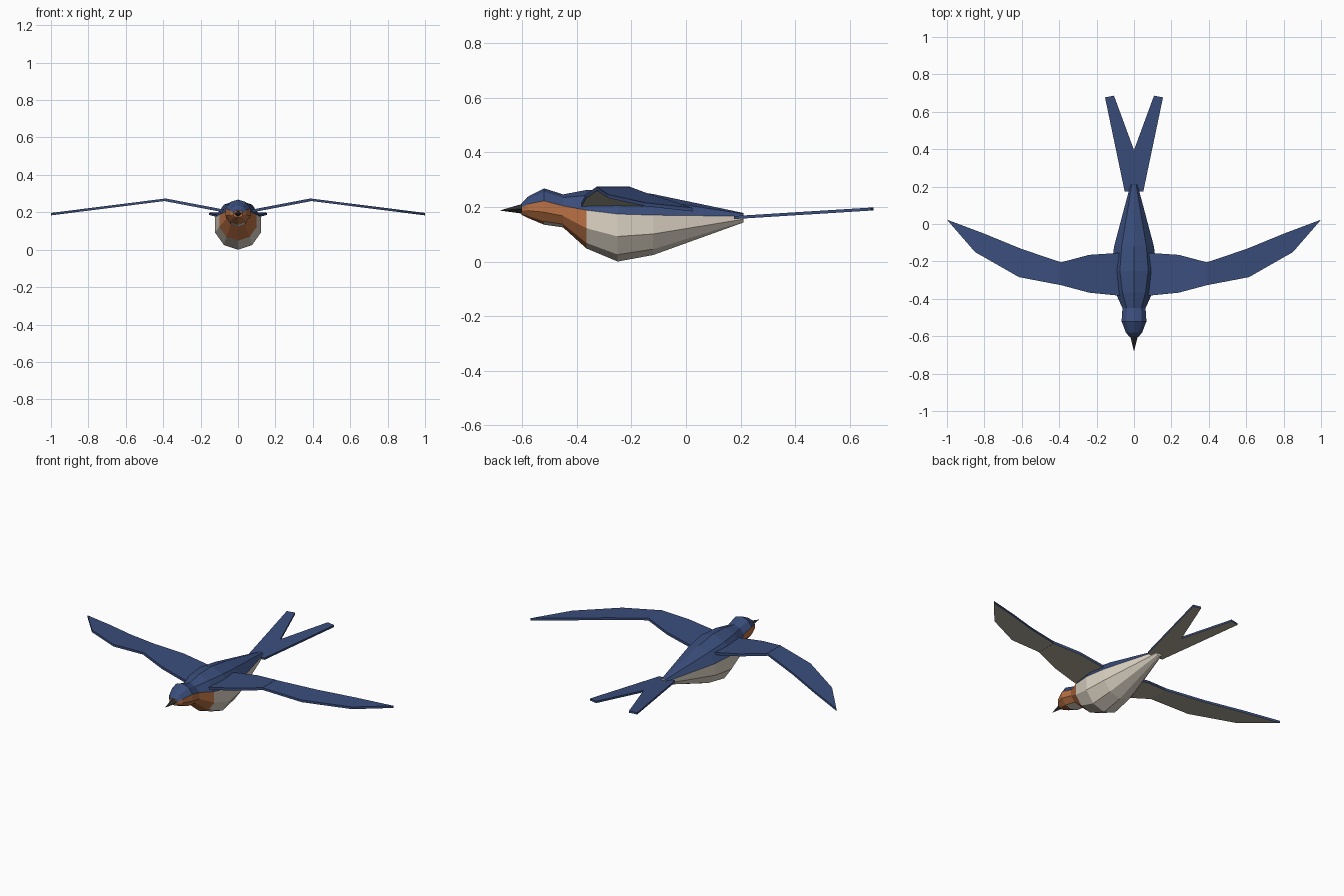
import bpy, bmesh, math

if "Cube" in bpy.data.objects:
    bpy.data.objects.remove(bpy.data.objects["Cube"])

def mat(name, r, g, b):
    m = bpy.data.materials.new(name)
    m.diffuse_color = (r, g, b, 1)
    m.use_nodes = True
    m.node_tree.nodes["Principled BSDF"].inputs["Base Color"].default_value = m.diffuse_color
    return m

BLUE = mat("blue_feather", .042, .075, .2)
CREAM = mat("cream_feather", .72, .65, .55)
RUST = mat("rust_feather", .5, .17, .06)
TAUPE = mat("taupe_feather", .42, .39, .31)
DARK = mat("dark_beak", .03, .03, .03)

def finish(name, bm, mats):
    bmesh.ops.recalc_face_normals(bm, faces=bm.faces)
    me = bpy.data.meshes.new(name)
    bm.to_mesh(me)
    bm.free()
    for m in mats:
        me.materials.append(m)
    ob = bpy.data.objects.new(name, me)
    bpy.context.collection.objects.link(ob)
    return ob

# Body: ten-sided loft, stations are (y, half width, bottom z, top z)
stations = [(-.603, .026, .172, .212), (-.58, .046, .16, .237), (-.52, .07, .135, .268),
            (-.45, .065, .125, .246), (-.365, .105, .048, .262), (-.25, .129, 0, .266),
            (-.12, .112, .024, .247), (.21, .02, .143, .178)]
N = 10
bm = bmesh.new()
rings = []
for y, w, lo, hi in stations:
    ring = []
    for k in range(N):
        a = 2 * math.pi * k / N
        ring.append(bm.verts.new((w * math.sin(a), y, (lo + hi) / 2 + (hi - lo) / 2 * math.cos(a))))
    rings.append(ring)
for i in range(len(rings) - 1):
    for k in range(N):
        j = (k + 1) % N
        f = bm.faces.new((rings[i][k], rings[i][j], rings[i + 1][j], rings[i + 1][k]))
        if k in (0, 1, 8, 9):
            f.material_index = 0                      # blue back
        elif i > 3 or (i == 2 and k in (4, 5)):
            f.material_index = 1                      # cream belly
        else:
            f.material_index = 2                      # rust face and throat
bm.faces.new(rings[0]).material_index = 2
bm.faces.new(rings[-1]).material_index = 1
finish("body", bm, (BLUE, CREAM, RUST))

# Beak: four-sided spike
bm = bmesh.new()
base = [bm.verts.new((x, -.59, .194 + z)) for x, z in ((.023, 0), (0, .02), (-.023, 0), (0, -.02))]
tip = bm.verts.new((0, -.682, .187))
bm.faces.new(base)
for i in range(4):
    bm.faces.new((base[i], base[(i + 1) % 4], tip))
finish("beak", bm, (DARK,))

# Thin plate from a flat outline, blue above and taupe below
def plate(name, outline, height, thick, side):
    bm = bmesh.new()
    top = [bm.verts.new((side * x, y, height(x, y) + thick / 2)) for x, y in outline]
    low = [bm.verts.new((side * x, y, height(x, y) - thick / 2)) for x, y in outline]
    bm.faces.new(top)
    bm.faces.new(low).material_index = 1
    n = len(outline)
    for i in range(n):
        j = (i + 1) % n
        bm.faces.new((top[i], top[j], low[j], low[i]))
    finish(name, bm, (BLUE, TAUPE))

inner = [(.05, -.385), (.09, -.382), (.24, -.367), (.39, -.327), (.39, -.205),
         (.24, -.165), (.09, -.155), (.05, -.155)]
outer = [(.39, -.327), (.615, -.284), (.85, -.15), (1, .023), (.8, -.052), (.605, -.132), (.39, -.205)]
feather = [(0, .175), (.05, .175), (.155, .677), (.107, .686), (0, .395)]

# Wings and forked tail on both sides
for side, label in ((-1, "left"), (1, "right")):
    plate(label + "_inner_wing", inner, lambda x, y: .267 - (.39 - x) * .19, .015, side)
    plate(label + "_outer_wing", outer, lambda x, y: .267 - (x - .39) * .126, .013, side)
    plate(label + "_tail_feather", feather, lambda x, y: .161 + (y - .175) * .062, .011, side)
